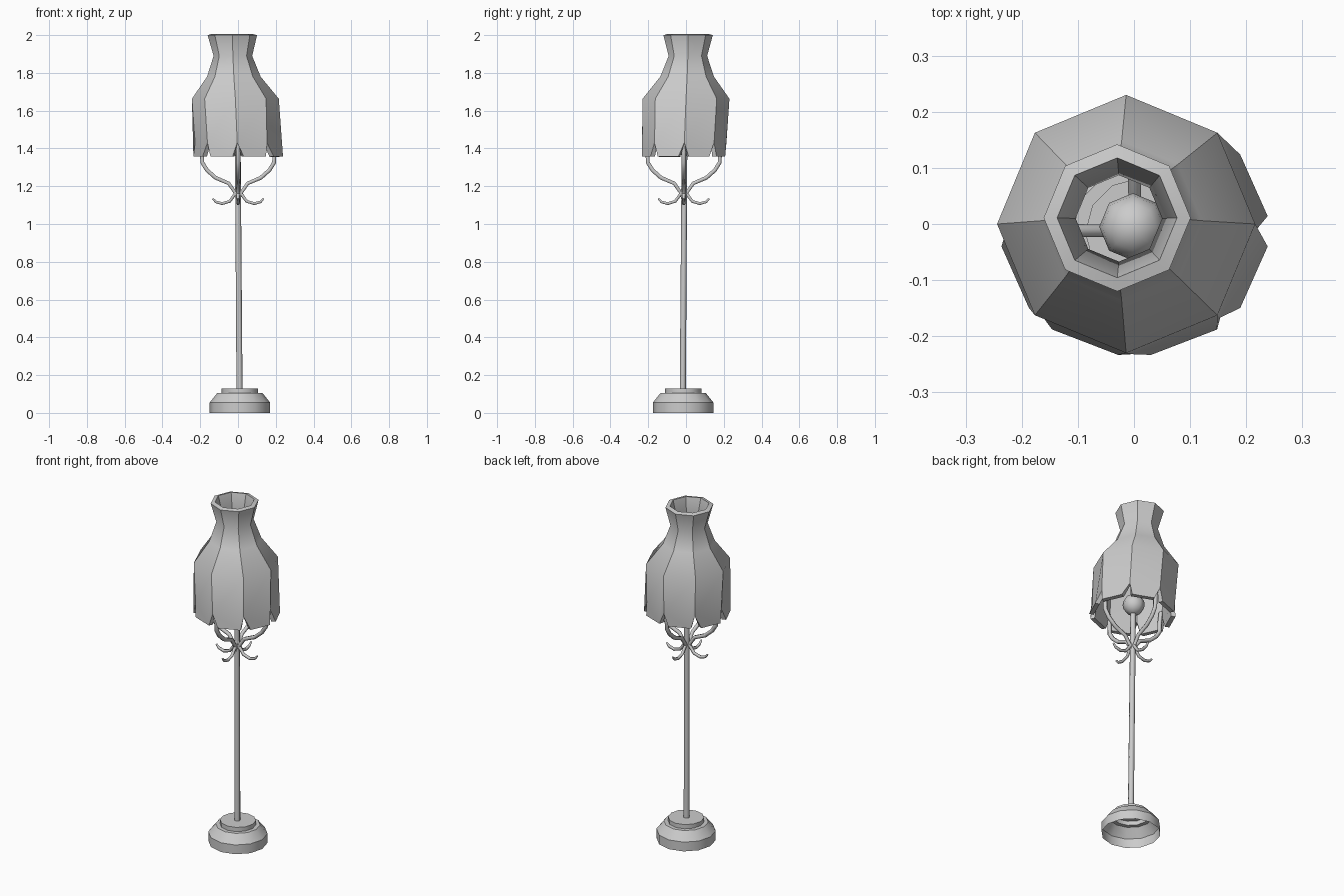
import bpy, bmesh, math
from mathutils import Vector

if "Cube" in bpy.data.objects:
    bpy.data.objects.remove(bpy.data.objects["Cube"])


def make_object(name, bm):
    mesh = bpy.data.meshes.new(name)
    bm.to_mesh(mesh)
    bm.free()
    ob = bpy.data.objects.new(name, mesh)
    bpy.context.collection.objects.link(ob)
    return ob


def smooth(ob, angle):
    bpy.ops.object.select_all(action='DESELECT')
    ob.select_set(True)
    bpy.context.view_layer.objects.active = ob
    bpy.ops.object.shade_smooth_by_angle(angle=math.radians(angle))


def ring(bm, cx, cy, z, r, n):
    return [bm.verts.new((cx + r * math.cos(2 * math.pi * i / n),
                          cy + r * math.sin(2 * math.pi * i / n), z)) for i in range(n)]


def lathe(name, profile, n, cap=True):
    # profile rows run from bottom to top: (centre x, centre y, z, radius)
    bm = bmesh.new()
    rings = [ring(bm, *p, n) for p in profile]
    for a, b in zip(rings, rings[1:]):
        for i in range(n):
            j = (i + 1) % n
            bm.faces.new((a[i], a[j], b[j], b[i]))
    if cap:
        bm.faces.new(rings[-1])
    return make_object(name, bm)


def tube(name, points, centre, turn):
    # points: (distance from pole, height, tube radius)
    cu = bpy.data.curves.new(name, 'CURVE')
    cu.dimensions = '3D'
    cu.bevel_depth = 1.0
    cu.bevel_resolution = 1
    cu.use_fill_caps = True
    sp = cu.splines.new('POLY')
    sp.points.add(len(points) - 1)
    for p, (d, z, r) in zip(sp.points, points):
        p.co = (centre[0] + d * math.cos(turn), centre[1] + d * math.sin(turn), z, 1)
        p.radius = r
    sp.use_smooth = True
    ob = bpy.data.objects.new(name, cu)
    bpy.context.collection.objects.link(ob)


# Hollow stepped base
bx, by = 0.01, -0.015
base = lathe("base", [(bx, by, 0, 0.16), (bx, by, 0.055, 0.16),
                      (bx, by, 0.105, 0.12), (bx, by, 0.105, 0.097),
                      (bx, by, 0.13, 0.097)], 12)
smooth(base, 35)

# Slightly leaning pole
pole = lathe("pole", [(0.008, -0.017, 0.12, 0.016), (-0.001, -0.008, 1.4, 0.015)], 8)
smooth(pole, 50)

# Bulb on top of the pole
bm = bmesh.new()
bmesh.ops.create_uvsphere(bm, u_segments=8, v_segments=8, radius=0.06)
bmesh.ops.translate(bm, verts=bm.verts, vec=(-0.002, -0.005, 1.42))
bulb = make_object("bulb", bm)
smooth(bulb, 60)

# Four shade arms and four small hanging curls
arm = [(0.0, 1.11, 0.007), (0.012, 1.16, 0.010), (0.05, 1.215, 0.011),
       (0.12, 1.245, 0.012), (0.165, 1.285, 0.012), (0.19, 1.325, 0.012),
       (0.192, 1.38, 0.012), (0.2, 1.45, 0.011)]
curl = [(0.0, 1.21, 0.007), (0.012, 1.165, 0.010), (0.045, 1.12, 0.009),
        (0.085, 1.108, 0.009), (0.118, 1.117, 0.008), (0.135, 1.135, 0.005)]
for k in range(4):
    a = k * math.pi / 2
    tube("shade_arm_%d" % k, arm, (0.001, -0.012), a)
    tube("curl_%d" % k, curl, (0.001, -0.012), a)

# Eight-sided shade with petal-shaped lower edge, leaning like the pole
bm = bmesh.new()
rows = [ring(bm, *p, 8) for p in [(-0.03, 0.011, 2.0, 0.131), (-0.027, 0.01, 1.89, 0.102),
                                  (-0.022, 0.006, 1.78, 0.142), (-0.014, 0.0, 1.663, 0.23),
                                  (-0.004, -0.009, 1.43, 0.223)]]
for r, (a, b) in enumerate(zip(rows, rows[1:])):
    for i in range(8):
        j = (i + 1) % 8
        if r < 3:
            bm.faces.new((a[i], b[i], b[j], a[j]))
        else:
            tips = []
            for off in (7, 38):
                t = math.radians(i * 45 + off)
                tips.append(bm.verts.new((0.001 + 0.239 * math.cos(t),
                                          -0.013 + 0.222 * math.sin(t), 1.358)))
            bm.faces.new((a[i], b[i], tips[0], tips[1], b[j], a[j]))
# keep the vertical ridges crisp
for a, b in zip(rows, rows[1:]):
    for u, v in zip(a, b):
        bm.edges.get((u, v)).smooth = False
shade = make_object("shade", bm)
for p in shade.data.polygons:
    p.use_smooth = True
m = shade.modifiers.new("thickness", 'SOLIDIFY')
m.thickness = 0.025
m.offset = -1
bpy.context.view_layer.objects.active = shade
shade.select_set(True)
bpy.ops.object.modifier_apply(modifier="thickness")
bpy.ops.object.select_all(action='DESELECT')
shade.select_set(True)
bpy.ops.object.shade_smooth_by_angle(angle=math.radians(43), keep_sharp_edges=True)
